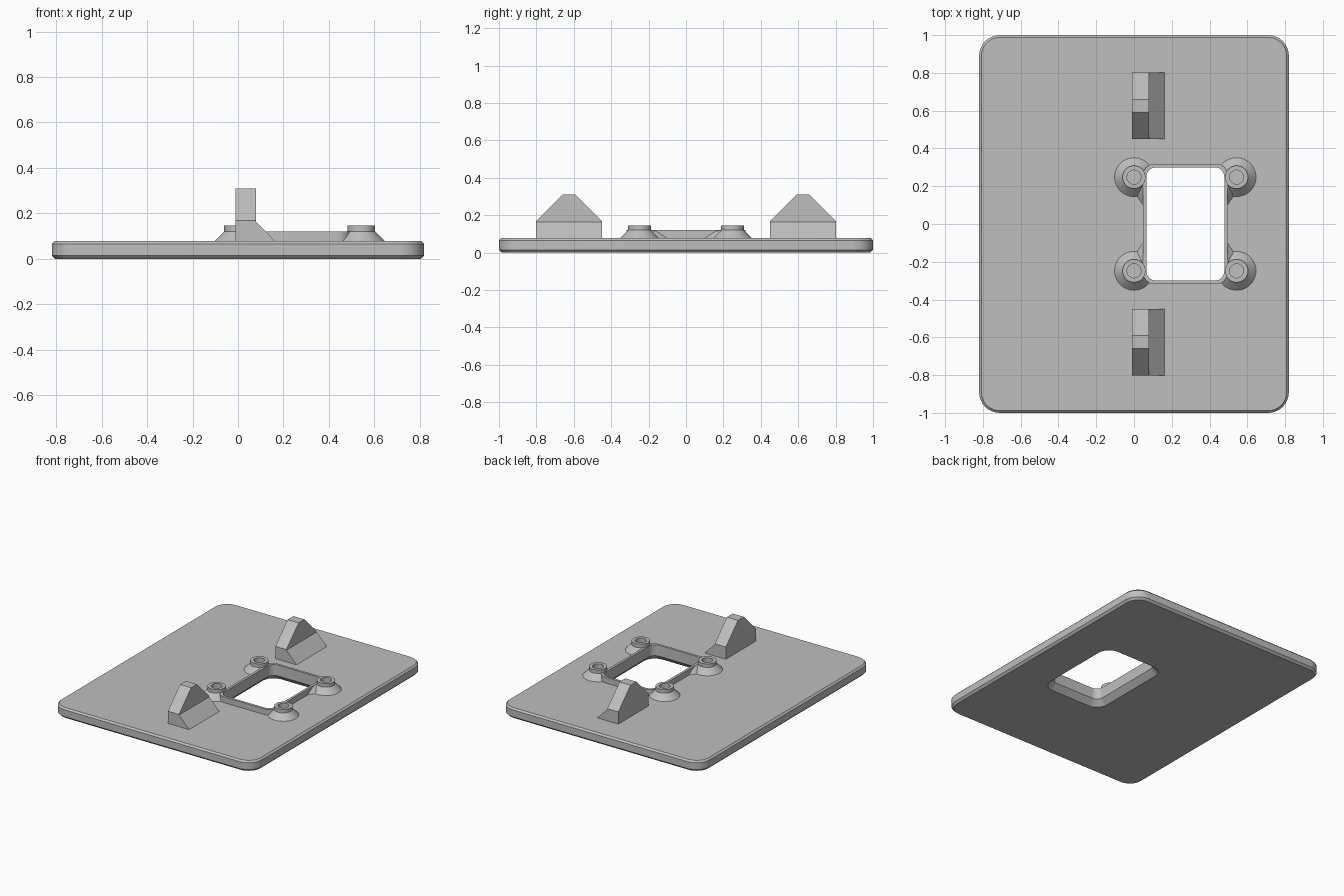
import bpy, bmesh, math
from mathutils import Vector

cube = bpy.data.objects.get("Cube")
if cube:
    bpy.data.objects.remove(cube, do_unlink=True)

grey = bpy.data.materials.new("light grey")
grey.use_nodes = True
GREY = (0.52, 0.52, 0.52, 1)
grey.diffuse_color = GREY
grey.node_tree.nodes["Principled BSDF"].inputs["Base Color"].default_value = GREY

PLATE_TOP = 0.078
HOLE_X, HOLE_W, HOLE_D = 0.272, 0.206, 0.3   # opening centre and half sizes


def finish(name, bm):
    bmesh.ops.recalc_face_normals(bm, faces=bm.faces)
    mesh = bpy.data.meshes.new(name)
    bm.to_mesh(mesh)
    bm.free()
    mesh.materials.append(grey)
    obj = bpy.data.objects.new(name, mesh)
    bpy.context.collection.objects.link(obj)
    return obj


def rounded_rect(cx, hx, hy, r, z, steps=8):
    points = []
    for quarter, (sx, sy) in enumerate([(1, 1), (-1, 1), (-1, -1), (1, -1)]):
        for i in range(steps + 1):
            a = (quarter + i / steps) * math.pi / 2
            points.append((cx + sx * (hx - r) + r * math.cos(a),
                           sy * (hy - r) + r * math.sin(a), z))
    return points


def loft(name, cx, hx, hy, r, layers):
    """Rounded block; each layer is (height, outward offset)."""
    bm = bmesh.new()
    rings = [[bm.verts.new(p) for p in rounded_rect(cx, hx + o, hy + o, r + o, z)]
             for z, o in layers]
    for low, high in zip(rings, rings[1:]):
        n = len(low)
        for i in range(n):
            j = (i + 1) % n
            bm.faces.new((low[i], low[j], high[j], high[i]))
    bm.faces.new(rings[0])
    bm.faces.new(rings[-1])
    return finish(name, bm)


def lathe(name, profile, x, y, segments=40):
    """Spin a closed radius/height profile around a vertical axis."""
    bm = bmesh.new()
    verts = [bm.verts.new((r, 0, z)) for r, z in profile]
    edges = [bm.edges.new(pair) for pair in zip(verts, verts[1:])]
    bmesh.ops.spin(bm, geom=verts + edges, cent=(0, 0, 0), axis=(0, 0, 1),
                   angle=2 * math.pi, steps=segments)
    bmesh.ops.remove_doubles(bm, verts=bm.verts, dist=0.0001)
    bmesh.ops.translate(bm, verts=bm.verts, vec=(x, y, 0))
    return finish(name, bm)


def hull(name, points):
    bm = bmesh.new()
    for p in points:
        bm.verts.new(p)
    result = bmesh.ops.convex_hull(bm, input=bm.verts)
    loose = [v for v in result["geom_interior"] if isinstance(v, bmesh.types.BMVert)]
    bmesh.ops.delete(bm, geom=loose, context="VERTS")
    bmesh.ops.dissolve_limit(bm, angle_limit=0.02, verts=bm.verts, edges=bm.edges)
    return finish(name, bm)


def activate(obj):
    bpy.ops.object.select_all(action="DESELECT")
    obj.select_set(True)
    bpy.context.view_layer.objects.active = obj


def cut(obj, cutter):
    mod = obj.modifiers.new("opening", "BOOLEAN")
    mod.operation = "DIFFERENCE"
    mod.solver = "EXACT"
    mod.object = cutter
    activate(obj)
    bpy.ops.object.modifier_apply(modifier=mod.name)


# Base plate with chamfered edges
plate = loft("base_plate", 0, 0.82, 1.0, 0.11,
             [(0, -0.015), (0.015, 0), (PLATE_TOP - 0.012, 0), (PLATE_TOP, -0.012)])

# Raised rim around the opening
rim = loft("opening_rim", HOLE_X, HOLE_W + 0.018, HOLE_D + 0.018, 0.06,
           [(0.05, 0), (0.12, 0)])
parts = [plate, rim]

# Conical screw bosses with blind holes, and gussets joining them to the rim
boss_profile = [(0, 0.06), (0.121, 0.06), (0.061, 0.12), (0.061, 0.146),
                (0.037, 0.146), (0.037, 0.085), (0, 0.085)]
for x, side, sx in [(0, "right", 1), (0.543, "left", -1)]:
    for sy, end in [(-1, "front"), (1, "back")]:
        parts.append(lathe(f"{end}_{side}_boss", boss_profile, x, sy * 0.248))
        gusset = [(0.05, 0.085, 0.07), (0.02, 0.14, 0.07), (0, 0.16, 0.07),
                  (0.07, 0.085, 0.07), (0.07, 0.25, 0.07), (0.053, 0.16, 0.12),
                  (0.045, 0.2, 0.12), (0.065, 0.25, 0.12), (0.065, 0.16, 0.12)]
        parts.append(hull(f"{end}_{side}_gusset",
                          [(x + sx * px, sy * py, pz) for px, py, pz in gusset]))

# Opening, flared towards the underside
opening = loft("opening_cutter", HOLE_X, HOLE_W, HOLE_D, 0.05,
               [(-0.02, 0.06), (0.04, 0), (0.3, 0)])
opening.hide_render = True
for part in parts:
    cut(part, opening)
bpy.data.objects.remove(opening, do_unlink=True)

# Pierced hinge lugs, each braced by a sloping foot
for sy, end in [(-1, "front"), (1, "back")]:
    y = sy * 0.625
    outline = [(-0.176, 0.06), (0.176, 0.06), (0.176, 0.168),
               (0.034, 0.31), (-0.034, 0.31), (-0.176, 0.168)]
    lug = hull(f"{end}_lug", [(x, y + py, z) for x in (-0.01, 0.08) for py, z in outline])
    bm = bmesh.new()
    bmesh.ops.create_cone(bm, cap_ends=True, segments=32, radius1=0.043,
                          radius2=0.043, depth=0.6)
    for v in bm.verts:
        v.co = Vector((v.co.z, v.co.y + y, v.co.x + 0.228))
    pin = finish("pin_cutter", bm)
    pin.hide_render = True
    cut(lug, pin)
    bpy.data.objects.remove(pin, do_unlink=True)
    foot_profile = [(0.06, 0.06), (0.18, 0.06), (0.08, 0.163), (0.06, 0.163)]
    foot = hull(f"{end}_lug_foot",
                [(x, y + py, z) for py in (-0.176, 0.176) for x, z in foot_profile])
    parts += [lug, foot]

# Smooth the round surfaces, keep the corners sharp
for part in parts:
    activate(part)
    bpy.ops.object.shade_smooth_by_angle(angle=math.radians(30))
bpy.ops.object.select_all(action="DESELECT")
